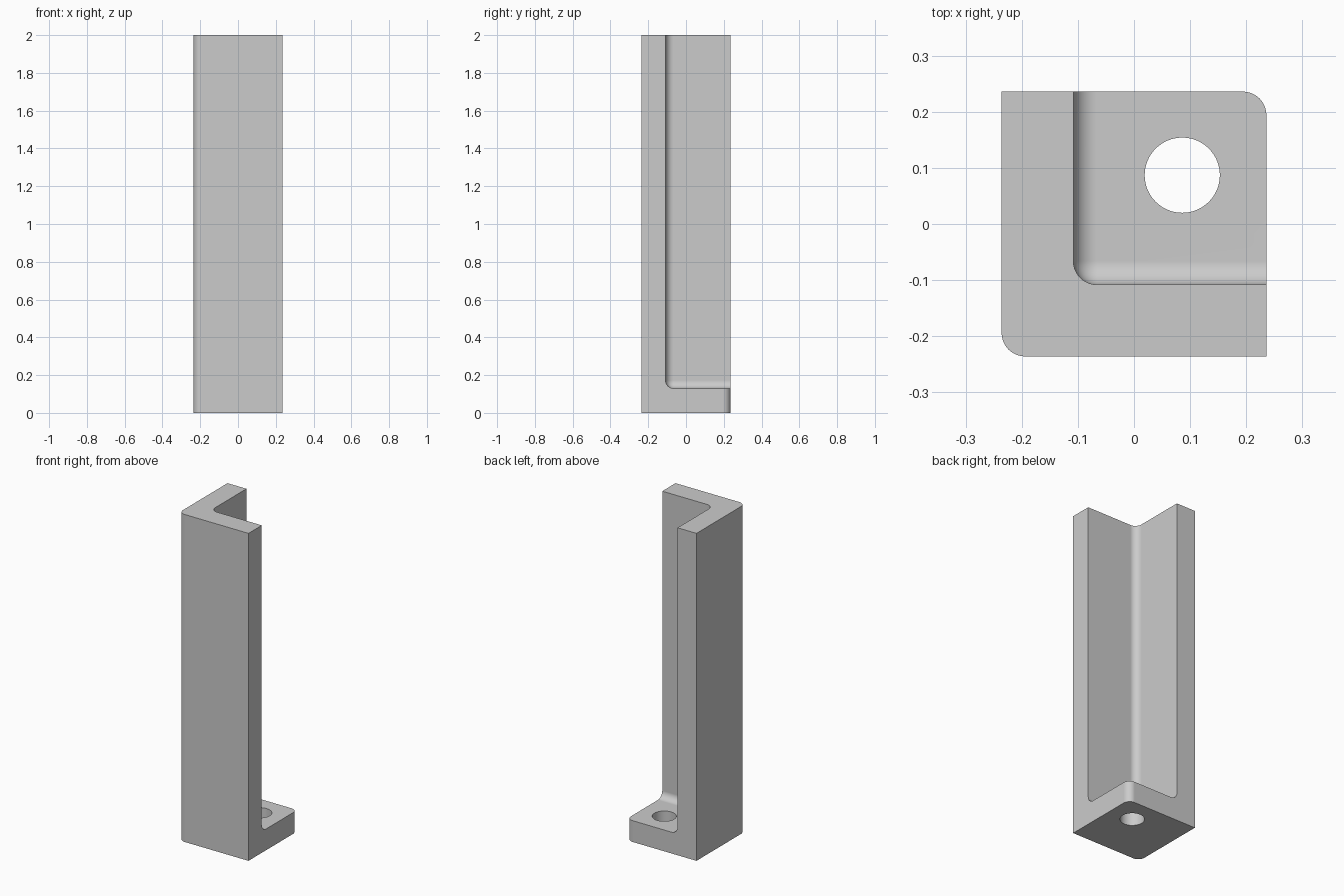
import bpy
import bmesh
from math import radians
from mathutils import Matrix, Vector

if "Cube" in bpy.data.objects:
    bpy.data.objects.remove(bpy.data.objects["Cube"], do_unlink=True)

HALF = 0.236      # half width of the square footprint
HEIGHT = 2.0
INNER = -0.108    # inner faces of the two walls
FLOOR = 0.13      # thickness of the foot
ROUND = 0.042     # corner and fillet radius
HOLE = Vector((0.086, 0.087, FLOOR / 2))
HOLE_RADIUS = 0.067

grey = bpy.data.materials.new("light grey")
grey.use_nodes = True
colour = (0.6, 0.6, 0.6, 1)
grey.diffuse_color = colour
grey.node_tree.nodes["Principled BSDF"].inputs["Base Color"].default_value = colour


def make_object(name, bm):
    bmesh.ops.recalc_face_normals(bm, faces=bm.faces[:])
    mesh = bpy.data.meshes.new(name)
    bm.to_mesh(mesh)
    bm.free()
    mesh.materials.append(grey)
    obj = bpy.data.objects.new(name, mesh)
    bpy.context.collection.objects.link(obj)
    return obj


def rounded_box(name, low, high, rule):
    """Box between two corners, with the edges chosen by rule rounded."""
    low, high = Vector(low), Vector(high)
    bm = bmesh.new()
    bmesh.ops.create_cube(bm, size=1)
    edges = [e for e in bm.edges if rule(e.verts[0].co, e.verts[1].co)]
    size = high - low
    for v in bm.verts:
        v.co = (low + high) / 2 + Vector(a * b for a, b in zip(v.co, size))
    bmesh.ops.bevel(bm, geom=edges, offset=ROUND, offset_type='OFFSET',
                    segments=10, profile=0.5, affect='EDGES')
    return make_object(name, bm)


# Block with its front-right and back-left upright edges rounded
bracket = rounded_box(
    "corner_bracket", (-HALF, -HALF, 0), (HALF, HALF, HEIGHT),
    lambda a, b: a.x == b.x and a.y == b.y and a.x * a.y > 0)

# Inner pocket, rounded along the three edges meeting at its lowest inner corner
pocket = rounded_box(
    "pocket_cutter", (INNER, INNER, FLOOR), (0.6, 0.6, HEIGHT + 0.4),
    lambda a, b: any(max(v) < 0 for v in (a, b)))

# Bolt hole through the foot
bm = bmesh.new()
bmesh.ops.create_cone(bm, cap_ends=True, segments=64, radius1=HOLE_RADIUS,
                      radius2=HOLE_RADIUS, depth=0.3,
                      matrix=Matrix.Translation(HOLE))
hole = make_object("hole_cutter", bm)

# Cut both shapes, then discard the cutters
bpy.ops.object.select_all(action='DESELECT')
bracket.select_set(True)
bpy.context.view_layer.objects.active = bracket
for cutter in (pocket, hole):
    cutter.hide_render = True
    cut = bracket.modifiers.new("cut", 'BOOLEAN')
    cut.operation = 'DIFFERENCE'
    cut.solver = 'EXACT'
    cut.object = cutter
    bpy.ops.object.modifier_apply(modifier=cut.name)
    bpy.data.objects.remove(cutter, do_unlink=True)

# Smooth fillets with crisp edges and flat walls
bpy.ops.object.shade_smooth_by_angle(angle=radians(30))
weighted = bracket.modifiers.new("flat walls", 'WEIGHTED_NORMAL')
weighted.keep_sharp = True
